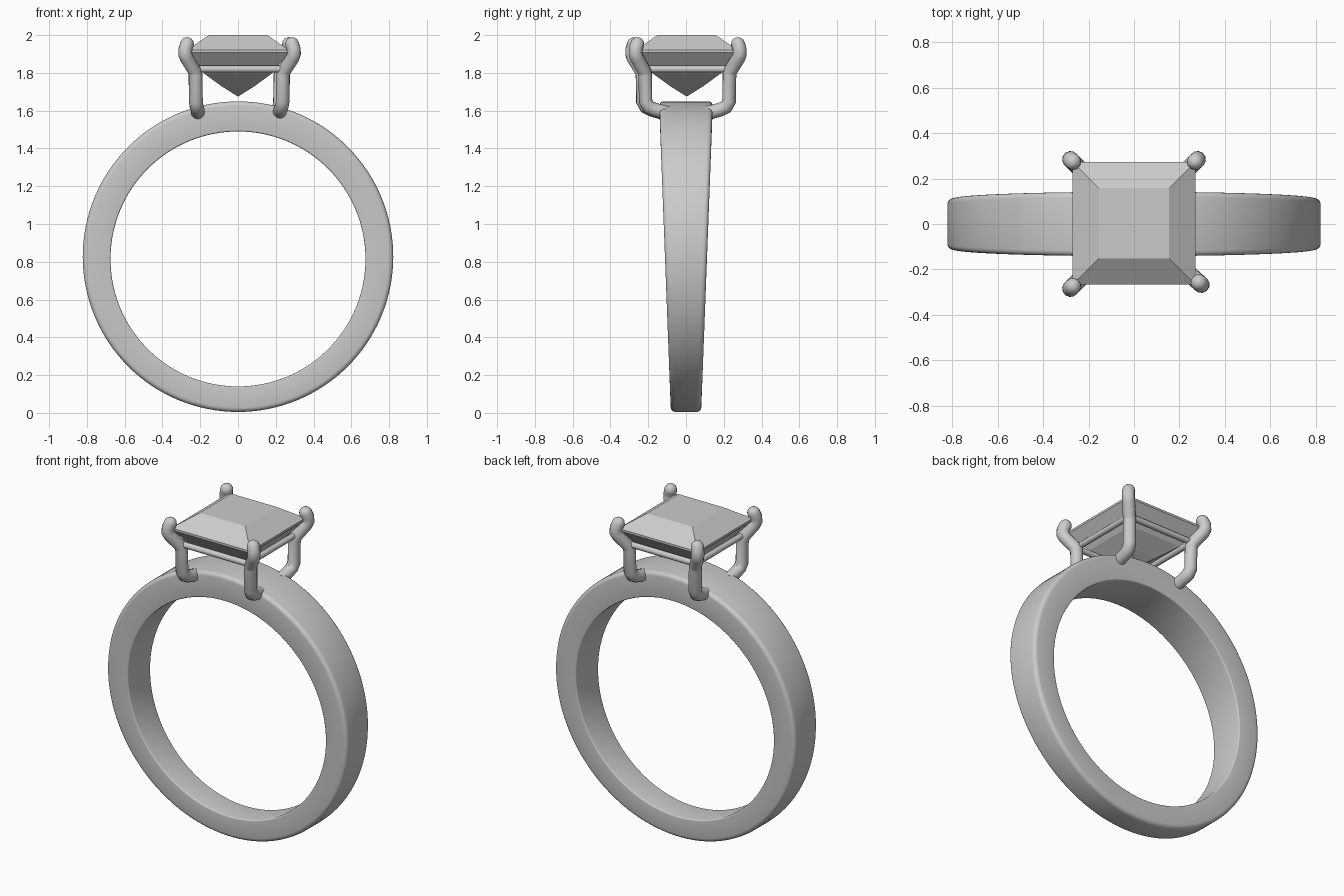
import bpy, bmesh, math
from mathutils import Vector, Matrix

cube = bpy.data.objects.get("Cube")
if cube:
    bpy.data.objects.remove(cube, do_unlink=True)

metal = bpy.data.materials.new("light_grey")
grey = (0.6, 0.6, 0.6, 1)
metal.diffuse_color = grey
metal.use_nodes = True
metal.node_tree.nodes["Principled BSDF"].inputs["Base Color"].default_value = grey


def add_loops(name, loops, closed, smooth):
    """Skin a list of equal-length point loops into one mesh object."""
    bm = bmesh.new()
    rings = [[bm.verts.new(p) for p in loop] for loop in loops]
    n = len(rings[0])
    for i in range(len(rings) if closed else len(rings) - 1):
        a, b = rings[i], rings[(i + 1) % len(rings)]
        for j in range(n):
            k = (j + 1) % n
            bm.faces.new((a[j], a[k], b[k], b[j]))
    if not closed:
        bm.faces.new(rings[0])
        bm.faces.new(rings[-1])
    bmesh.ops.remove_doubles(bm, verts=bm.verts, dist=0.0005)
    bmesh.ops.recalc_face_normals(bm, faces=bm.faces)
    mesh = bpy.data.meshes.new(name)
    bm.to_mesh(mesh)
    bm.free()
    obj = bpy.data.objects.new(name, mesh)
    finish(obj, smooth)
    return obj


def finish(obj, smooth):
    if obj.name not in bpy.context.scene.collection.all_objects:
        bpy.context.scene.collection.objects.link(obj)
    obj.data.materials.clear()
    obj.data.materials.append(metal)
    bpy.ops.object.select_all(action="DESELECT")
    obj.select_set(True)
    bpy.context.view_layer.objects.active = obj
    if smooth:
        bpy.ops.object.shade_smooth_by_angle(angle=math.radians(40))


# Band: rounded rectangular section, widening towards the top
def band_section(angle):
    c, s = math.cos(angle), math.sin(angle)
    outer = Vector((0.822 * c, 0.827 + 0.822 * s))
    inner = Vector((0.675 * c, 0.815 + 0.675 * s))
    thick = (outer - inner).length
    points = []
    # corners: depth end (1 outer, 0 inner), side, fillet radius, start angle
    for end, side, r, start in ((1, 1, 0.024, 0), (0, 1, 0.008, 90),
                                (0, -1, 0.008, 180), (1, -1, 0.024, 270)):
        for step in range(5):
            a = math.radians(start + 22.5 * step)
            depth = (thick - r if end else r) + r * math.cos(a)
            p = inner.lerp(outer, depth / thick)
            half = 0.08 + 0.038 * p.y
            points.append((p.x, side * (half - r) + r * math.sin(a), p.y))
    return points


segments = 128
add_loops("band", [band_section(math.tau * i / segments) for i in range(segments)],
          True, True)

# Stone: stacked square steps, table on top and point below
steps = ((0.155, 2.0), (0.27, 1.92), (0.27, 1.907), (0.205, 1.83),
         (0.18, 1.797), (0.085, 1.728), (0.0003, 1.675))
corners = ((1, 1), (-1, 1), (-1, -1), (1, -1))
add_loops("stone", [[(x * h, y * h + 0.004, z) for x, y in corners] for h, z in steps],
          False, False)


# Round wire along a path, with a domed far end if wanted
def wire(name, path, radius, dome=False):
    pts = [(Vector(p), 1.0) for p in path]
    if dome:
        end = pts[-1][0]
        d = (end - pts[-2][0]).normalized()
        for deg in (20, 40, 60, 75, 87):
            a = math.radians(deg)
            pts.append((end + d * radius * math.sin(a), math.cos(a)))
    curve = bpy.data.curves.new(name, "CURVE")
    curve.dimensions = "3D"
    curve.bevel_depth = radius
    curve.bevel_resolution = 4
    curve.use_fill_caps = True
    spline = curve.splines.new("POLY")
    spline.points.add(len(pts) - 1)
    for sp, (p, r) in zip(spline.points, pts):
        sp.co = (*p, 1)
        sp.radius = r
    obj = bpy.data.objects.new(name, curve)
    bpy.context.scene.collection.objects.link(obj)
    bpy.ops.object.select_all(action="DESELECT")
    obj.select_set(True)
    bpy.context.view_layer.objects.active = obj
    bpy.ops.object.convert(target="MESH")
    finish(bpy.context.view_layer.objects.active, True)


# Prongs: foot in the band, upright leg, flare, hooked tip
prong = ((0.212, 0.11, 1.586), (0.214, 0.18, 1.605), (0.219, 0.212, 1.62),
         (0.223, 0.228, 1.65), (0.225, 0.23, 1.79), (0.231, 0.236, 1.812),
         (0.272, 0.277, 1.878), (0.28, 0.285, 1.9), (0.279, 0.284, 1.925),
         (0.27, 0.275, 1.952))
for sx, sy in corners:
    name = ("back" if sy > 0 else "front") + ("_left" if sx > 0 else "_right") + "_prong"
    twist = Matrix.Rotation(math.radians(3.5 if (sx, sy) == (1, -1) else 0), 3, "Z")
    wire(name, [twist @ Vector((sx * x, sy * y, z)) for x, y, z in prong], 0.037, True)

# Rails joining neighbouring prongs below the stone
for i, side in enumerate(("back", "right", "front", "left")):
    ends = (corners[i], corners[(i + 1) % 4])
    wire(side + "_rail", [(x * 0.228, y * 0.232, 1.82) for x, y in ends], 0.018)
